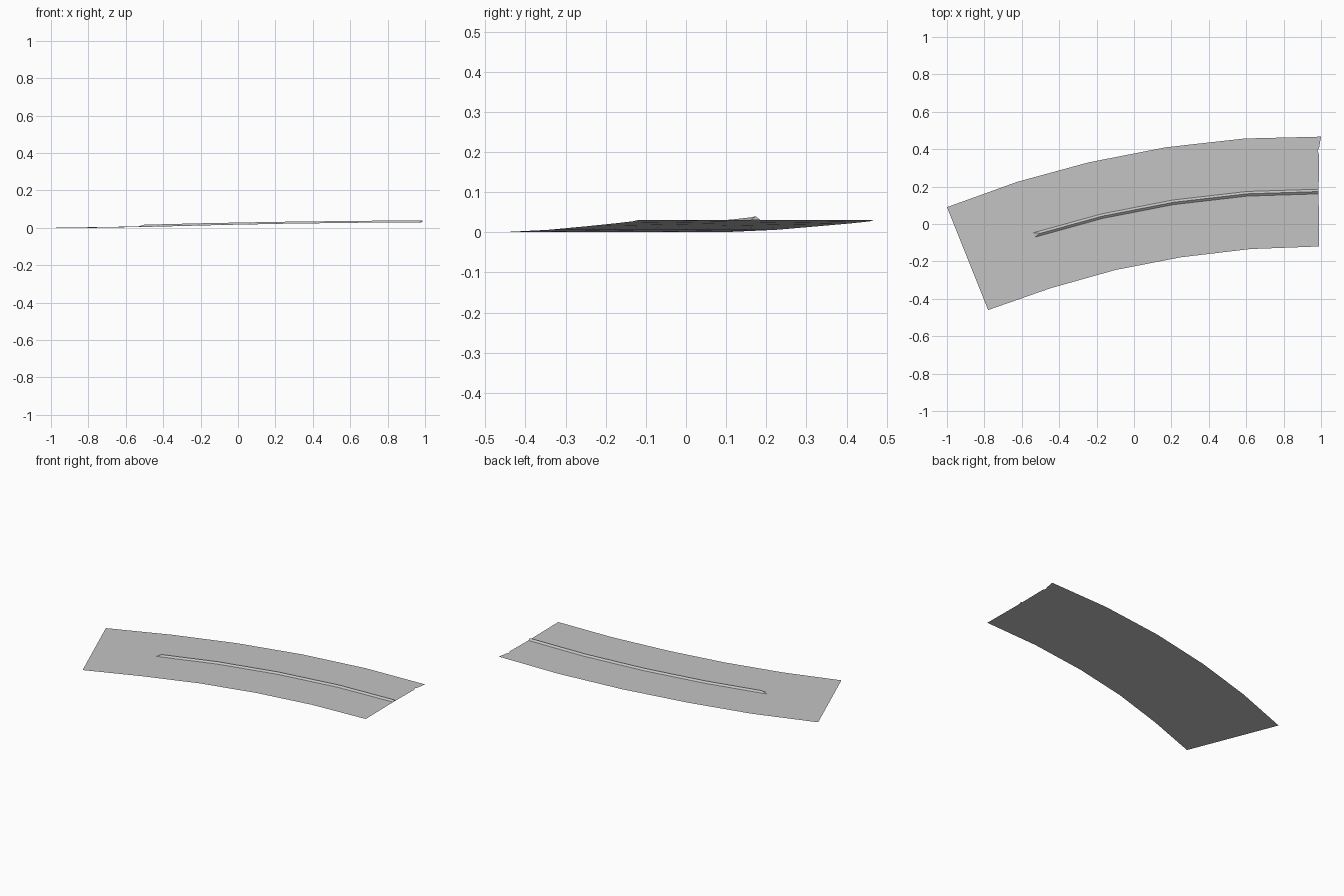
import bpy
from mathutils import Vector

if "Cube" in bpy.data.objects:
    bpy.data.objects.remove(bpy.data.objects["Cube"])


def material(name, rgb):
    m = bpy.data.materials.new(name)
    m.diffuse_color = (*rgb, 1.0)
    m.use_nodes = True
    m.node_tree.nodes["Principled BSDF"].inputs["Base Color"].default_value = m.diffuse_color
    return m


def add_mesh(name, verts, faces, mat):
    me = bpy.data.meshes.new(name)
    me.from_pydata([tuple(v) for v in verts], [], faces)
    me.materials.append(mat)
    me.update()
    ob = bpy.data.objects.new(name, me)
    bpy.context.collection.objects.link(ob)
    return ob


grey = material("concrete grey", (0.55, 0.55, 0.55))

# Stations along the bend: inner edge, outer edge, height
inner = [(-0.78, -0.46), (-0.445, -0.343), (-0.10, -0.246),
         (0.25, -0.178), (0.62, -0.134), (0.99, -0.12)]
outer = [(-1.0, 0.09), (-0.625, 0.225), (-0.24, 0.33),
         (0.17, 0.41), (0.59, 0.457), (1.0, 0.467)]
height = [0.0, 0.006, 0.015, 0.022, 0.027, 0.03]
inner = [Vector((x, y, z)) for (x, y), z in zip(inner, height)]
outer = [Vector((x, y, z)) for (x, y), z in zip(outer, height)]
middle = [(a + b) / 2 for a, b in zip(inner, outer)]
middle[-1].x = 0.987

# Road deck: thin open sheet with a small nick in its far right end
n = len(inner)
verts = inner + middle + outer
faces = []
for i in range(n - 1):
    for row in (0, n):
        a = row + i
        faces.append((a, a + 1, a + 1 + n, a + n))
verts += [Vector((0.99, 0.37, 0.03)), Vector((0.982, 0.39, 0.03)),
          Vector((0.99, 0.41, 0.03))]
k = 3 * n
faces[-1] = (2 * n - 2, 2 * n - 1, k, k + 1, k + 2, 3 * n - 1, 3 * n - 2)
add_mesh("road_deck", verts, faces, grey)

# Median barrier: triangular ridge along the middle, sloped at its start
path = middle[1:]
verts = []
for i, p in enumerate(path):
    across = (outer[i + 1] - inner[i + 1]).normalized() * 0.0125
    crest = p + Vector((0, 0, 0.01))
    if i == 0:
        crest += (path[1] - p).normalized() * 0.035
    verts += [p - across, crest, p + across]
faces = [(0, 1, 2)]
for i in range(len(path) - 1):
    a = 3 * i
    faces += [(a, a + 3, a + 4, a + 1), (a + 1, a + 4, a + 5, a + 2)]
e = len(verts) - 3
faces.append((e, e + 2, e + 1))
faces[0] = (0, 1, 2)
add_mesh("median_barrier", verts, faces, grey)
